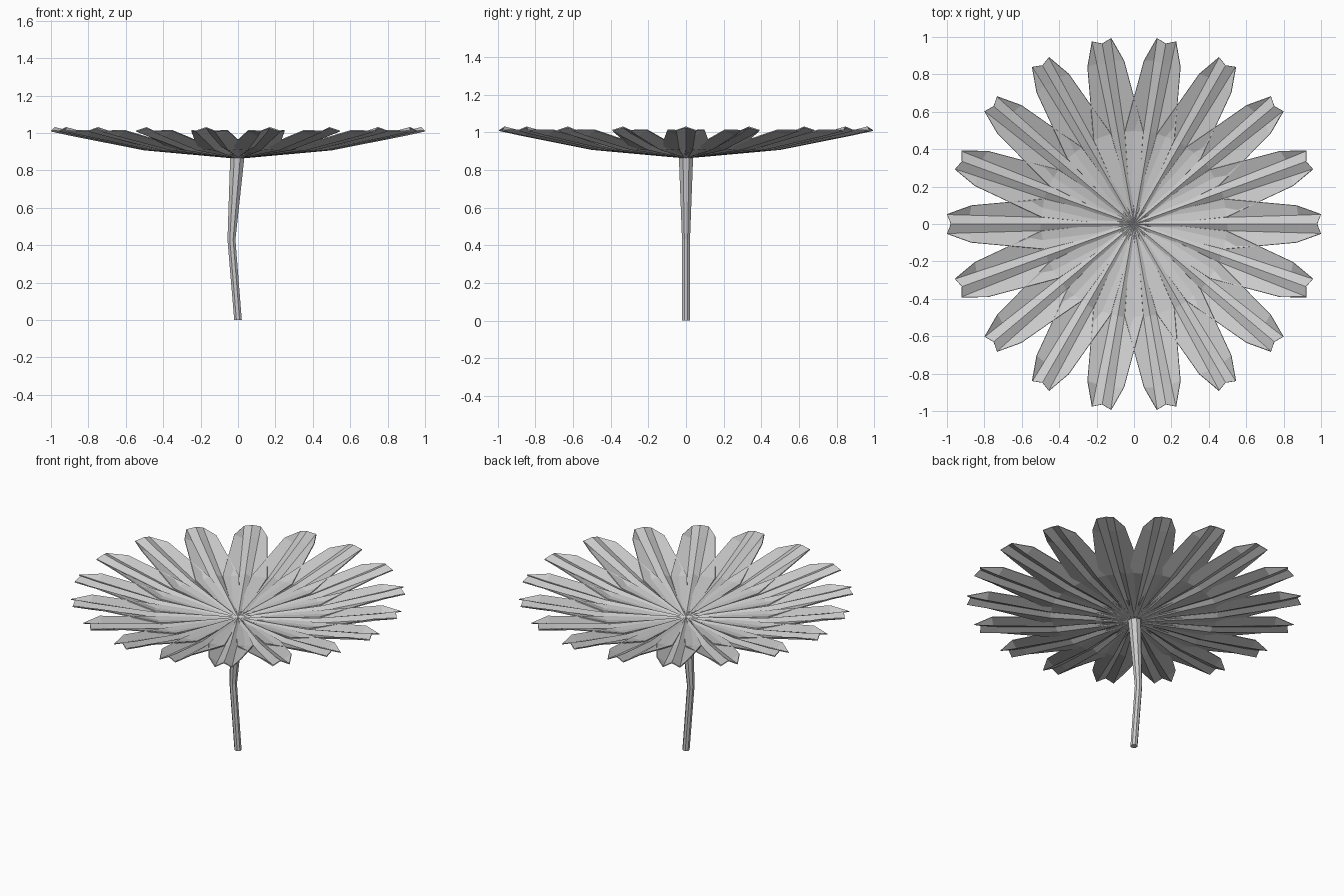
import bpy
import math
from mathutils import Matrix, Vector

cube = bpy.data.objects.get("Cube")
if cube:
    bpy.data.objects.remove(cube)

grey = bpy.data.materials.new("plain grey")
grey.use_nodes = True
colour = (0.6, 0.6, 0.6, 1)
grey.diffuse_color = colour
grey.node_tree.nodes["Principled BSDF"].inputs["Base Color"].default_value = colour


def add_object(name, verts, faces):
    mesh = bpy.data.meshes.new(name)
    mesh.from_pydata(verts, [], faces)
    mesh.materials.append(grey)
    obj = bpy.data.objects.new(name, mesh)
    bpy.context.collection.objects.link(obj)
    return obj


# Pleated petal: each row runs across from edge to edge, as
# (ridge u, z), (fold u, v, z), (edge u, v, z)
ROWS = [
    ((0.00, 0.872), (0.00, 0.008, 0.862), (0.00, 0.016, 0.866)),
    ((0.50, 0.925), (0.50, 0.035, 0.907), (0.48, 0.135, 0.915)),
    ((0.87, 0.998), (0.88, 0.047, 0.982), (0.87, 0.100, 1.010)),
    ((0.98, 1.026), (1.00, 0.052, 1.008), (1.00, 0.053, 1.009)),
]


def petal_row(ridge, fold, edge):
    right = [Vector((u, -v, z)) for u, v, z in (edge, fold)]
    left = [Vector((u, v, z)) for u, v, z in (fold, edge)]
    return right + [Vector((ridge[0], 0, ridge[1]))] + left


PETALS = 18
ACROSS = 5
verts, faces = [], []
for i in range(PETALS):
    turn = Matrix.Rotation(math.tau * i / PETALS, 3, "Z")
    start = len(verts)
    for row in ROWS:
        verts += [turn @ p for p in petal_row(*row)]
    for r in range(len(ROWS) - 1):
        for c in range(ACROSS - 1):
            a = start + r * ACROSS + c
            faces.append((a, a + ACROSS, a + ACROSS + 1, a + 1))
petals = add_object("petals", verts, faces)
thick = petals.modifiers.new("thickness", "SOLIDIFY")
thick.thickness = 0.006
thick.offset = 1

# Bent stem, wider where it meets the petals: (x, z, radius)
SIDES = 8
RINGS = [(0, 0, 0.022), (-0.035, 0.43, 0.023), (-0.004, 0.868, 0.041)]
verts, faces = [], []
for x, z, radius in RINGS:
    for s in range(SIDES):
        a = math.tau * (s + 0.5) / SIDES
        verts.append((x + radius * math.cos(a), radius * math.sin(a), z))
for r in range(len(RINGS) - 1):
    for s in range(SIDES):
        a, b = r * SIDES + s, r * SIDES + (s + 1) % SIDES
        faces.append((a, b, b + SIDES, a + SIDES))
faces.append(tuple(reversed(range(SIDES))))
faces.append(tuple(range(len(verts) - SIDES, len(verts))))
add_object("stem", verts, faces)
